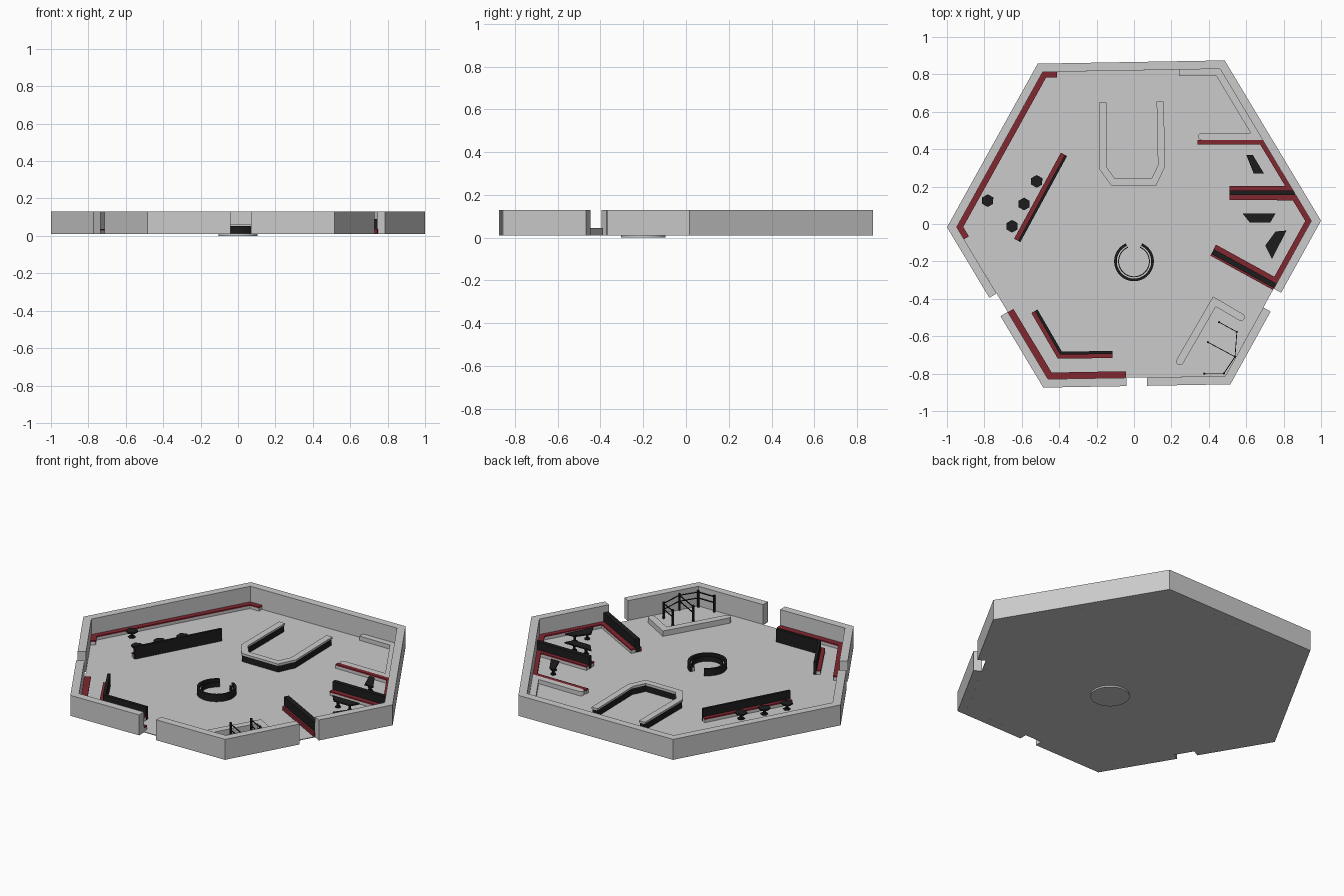
import bpy, bmesh, math
from mathutils import Vector

if "Cube" in bpy.data.objects:
    bpy.data.objects.remove(bpy.data.objects["Cube"])

def material(name, rgb):
    m = bpy.data.materials.new(name)
    m.diffuse_color = (*rgb, 1)
    m.use_nodes = True
    m.node_tree.nodes["Principled BSDF"].inputs["Base Color"].default_value = m.diffuse_color
    return m

RED = material("red_upholstery", (0.22, 0.02, 0.03))
BLACK = material("black_panel", (0.012, 0.012, 0.012))
FLOOR, TOP = 0.013, 0.13

def finish(name, bm, mat):
    bmesh.ops.recalc_face_normals(bm, faces=bm.faces[:])
    me = bpy.data.meshes.new(name)
    bm.to_mesh(me)
    bm.free()
    ob = bpy.data.objects.new(name, me)
    bpy.context.collection.objects.link(ob)
    if mat:
        me.materials.append(mat)
    return ob

def strip(name, path, a, b, z0, z1, mat=None):
    """Mitred bar along a path, between offsets a and b to the left of it."""
    p = [Vector(q) for q in path]
    n = []
    for s, e in zip(p, p[1:]):
        d = (e - s).normalized()
        n.append(Vector((-d.y, d.x)))
    bm = bmesh.new()
    rows = []
    for i, q in enumerate(p):
        n1, n2 = n[max(i - 1, 0)], n[min(i, len(n) - 1)]
        m = (n1 + n2) / (1 + n1.dot(n2))
        l, r = q + m * a, q + m * b
        rows.append([bm.verts.new((*c, z)) for c, z in ((l, z0), (r, z0), (r, z1), (l, z1))])
    for r, s in zip(rows, rows[1:]):
        for k in range(4):
            bm.faces.new((r[k], r[(k + 1) % 4], s[(k + 1) % 4], s[k]))
    bm.faces.new(rows[0])
    bm.faces.new(rows[-1])
    return finish(name, bm, mat)

def prism(name, pts, z0, z1, mat=None):
    bm = bmesh.new()
    lo = [bm.verts.new((x, y, z0)) for x, y in pts]
    hi = [bm.verts.new((x, y, z1)) for x, y in pts]
    bm.faces.new(lo)
    bm.faces.new(hi)
    for i in range(len(pts)):
        j = (i + 1) % len(pts)
        bm.faces.new((lo[i], lo[j], hi[j], hi[i]))
    return finish(name, bm, mat)

def ngon(x, y, r, sides, turn=0.0):
    return [(x + r * math.cos(turn + math.tau * i / sides),
             y + r * math.sin(turn + math.tau * i / sides)) for i in range(sides)]

def hexa(k, t=0.0, r=1.0):
    """Point on the room hexagon: corner k, then fraction t along the next side."""
    c = [Vector((r * math.cos(math.radians(60 * i + 1)),
                 r * math.sin(math.radians(60 * i + 1)))) for i in (k, k + 1)]
    return tuple(c[0].lerp(c[1], t))

def inner(k, t=0.0):
    return hexa(k, t, 0.948)

def bench(name, path, width):
    strip(name + "_base", path, 0, width, FLOOR, 0.03)
    strip(name + "_cushion", path, 0, width * 1.08, 0.03, 0.038, RED)

# floor and the round plinth below it
prism("floor", [inner(k) for k in range(6)], 0.009, FLOOR)
prism("plinth", ngon(0, -0.2, 0.105, 40), 0, 0.0095)

# outer walls, with three doorways
strip("wall_long", [hexa(5, .56)] + [hexa(k) for k in range(4)] + [hexa(3, .44)], 0, .045, .009, TOP)
strip("wall_left", [hexa(3, .555), hexa(4), hexa(4, .445)], 0, .045, .009, TOP)
strip("wall_right", [hexa(4, .555), hexa(5), hexa(5, .445)], 0, .045, .009, TOP)

# benches against the walls
bench("long_bench", [inner(1, .92), inner(2), inner(3), inner(3, .08)], .028)
bench("corner_bench", [inner(3, .56), inner(4), inner(4, .44)], .032)

# booths on the right
bench("upper_booth", [(.34, .45), inner(0, .533), inner(0, .2), (.51, .18)], -.022)
bench("lower_booth", [(.51, .156), inner(0, .17), inner(0), inner(5, .594), (.425, -.135)], -.026)
strip("booth_divider", [(.51, .168), (.86, .168)], -.012, .012, FLOOR, .085, BLACK)
end = inner(5, .58)
strip("end_divider", [(.42, -.148), end], -.013, .015, FLOOR, .09, BLACK)
strip("end_divider_trim", [(.42, -.148), end], -.024, -.013, FLOOR, .036, RED)

# free-standing benches with black backs
left = [(-.37, .37), (-.62, -.09)]
bench("left_seat", left, -.022)
strip("left_seat_back", left, 0, .014, FLOOR, .085, BLACK)
nook = [(-.53, -.465), (-.395, -.698), (-.115, -.695)]
bench("nook_seat", nook, -.02)
strip("nook_seat_back", nook, 0, .016, FLOOR, .09, BLACK)

# low grey bench in the back right corner
strip("low_bench", [(.24, .828), inner(1), inner(0, .533), (.36, .45)], 0, -.036, FLOOR, .038)
prism("low_bench_end", ngon(.36, .468, .018, 16), FLOOR, .038)

# U-shaped bar: black front, grey counter
bar = [(-.167, .65), (-.167, .3), (-.112, .224), (.106, .224), (.147, .31), (.14, .655)]
strip("bar_front", bar, -.014, .014, FLOOR, .052, BLACK)
strip("bar_counter", bar, -.019, .019, .052, .064)

# open ring seat in the middle
arc = [(.106 * math.cos(math.radians(115 + 310 * i / 36)),
        -.2 + .106 * math.sin(math.radians(115 + 310 * i / 36))) for i in range(37)]
strip("ring_back", arc, 0, .014, FLOOR, .054, BLACK)
strip("ring_seat", arc, .014, .021, FLOOR, .035)
strip("ring_inner_rim", arc, .021, .026, FLOOR, .042, BLACK)

# angled service counter with rounded ends
counter = [(.572, -.498), (.43, -.415), (.245, -.735)]
strip("service_counter", counter, -.02, .02, FLOOR, .045)
for i in (0, 2):
    prism("service_counter_end", ngon(*counter[i], .02, 16), FLOOR, .045)

# shelf frames behind the counter
frames = [((.455, -.525), (.55, -.577)), ((.395, -.632), (.54, -.71)), ((.375, -.8), (.48, -.8))]
for pair in frames:
    for x, y in pair:
        prism("shelf_post", ngon(x, y, .007, 4, .26), FLOOR, .112, BLACK)
    for z in (.065, .1):
        strip("shelf_rail", pair, -.002, .002, z, z + .005, BLACK)
for z in (.065, .1):
    strip("shelf_back_rail", [f[1] for f in frames], -.002, .002, z, z + .004, BLACK)

# hexagonal tables
for x, y in ((-.52, .228), (-.782, .125), (-.588, .107), (-.652, -.012)):
    prism("round_table_top", ngon(x, y, .034, 6, .52), .045, .053, BLACK)
    prism("round_table_leg", ngon(x, y, .008, 8), FLOOR, .045, BLACK)
    prism("round_table_foot", ngon(x, y, .02, 6, .52), FLOOR, .018, BLACK)

# tapered booth tables on two legs
for pts in (((.60, .37), (.635, .37), (.695, .27), (.64, .27)),
            ((.58, .057), (.757, .057), (.728, .007), (.62, .007)),
            ((.757, -.04), (.815, -.035), (.738, -.187), (.702, -.115))):
    prism("booth_table_top", pts, .052, .06, BLACK)
    c = sum((Vector(p) for p in pts), Vector((0, 0))) / 4
    longest = max(((Vector(pts[i]) - Vector(pts[i - 1])) for i in range(4)), key=lambda v: v.length)
    for s in (-.22, .22):
        q = c + longest * s
        prism("booth_table_leg", ngon(q.x, q.y, .007, 8), FLOOR, .052, BLACK)
        prism("booth_table_foot", ngon(q.x, q.y, .016, 8), FLOOR, .018, BLACK)
